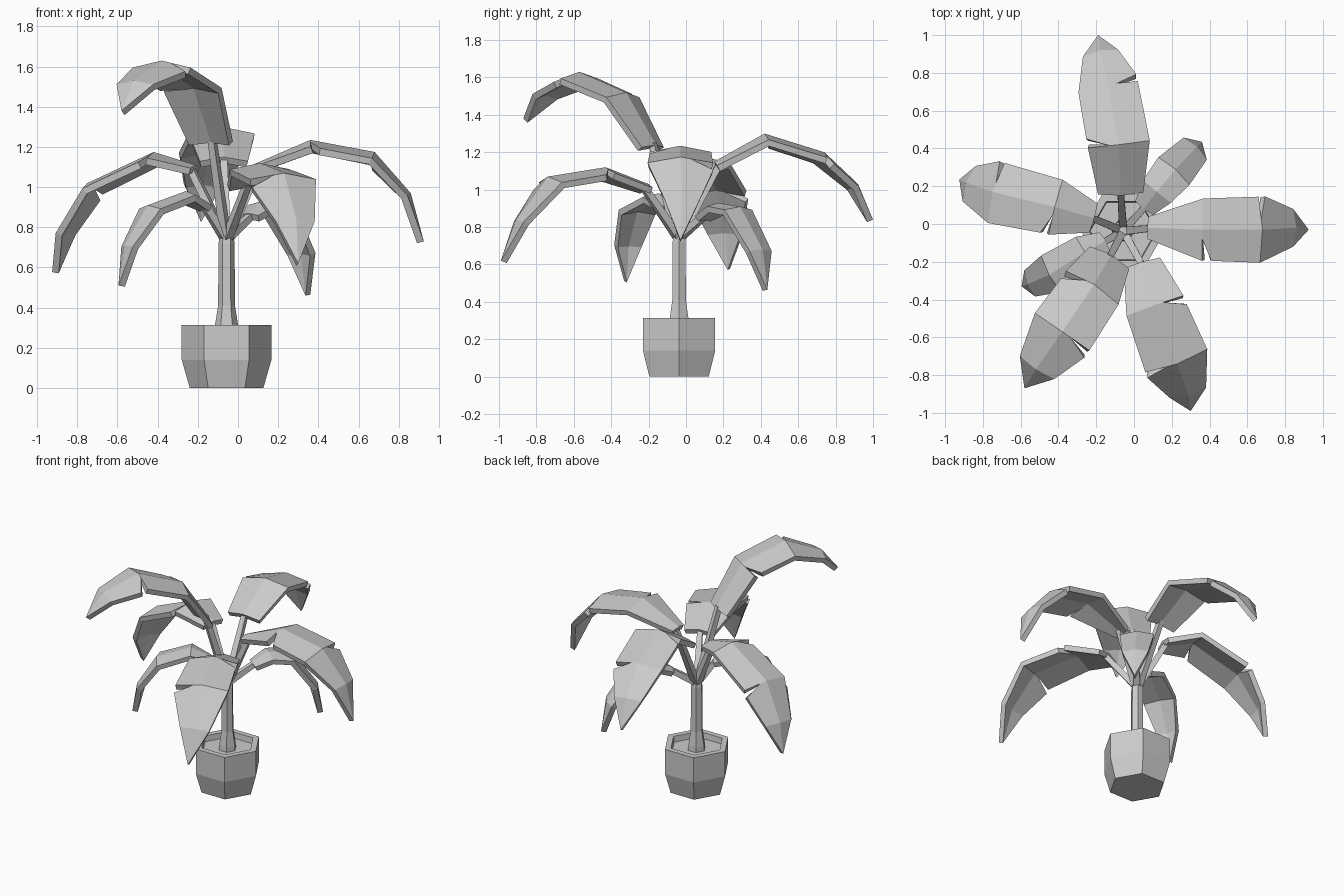
import bpy, bmesh, math
from mathutils import Vector

if "Cube" in bpy.data.objects:
    bpy.data.objects.remove(bpy.data.objects["Cube"])

CX, CY = -0.057, -0.037          # axis of pot and trunk


def make_object(name, bm):
    me = bpy.data.meshes.new(name)
    bm.to_mesh(me)
    bm.free()
    ob = bpy.data.objects.new(name, me)
    bpy.context.collection.objects.link(ob)
    return ob


def lathe(name, profile, sides=6):
    """Closed faceted solid from (radius, z) rings."""
    bm = bmesh.new()
    rings = []
    for r, z in profile:
        rings.append([bm.verts.new((CX + r * math.cos(2 * math.pi * k / sides),
                                    CY + r * math.sin(2 * math.pi * k / sides), z))
                      for k in range(sides)])
    for a, b in zip(rings, rings[1:]):
        for k in range(sides):
            n = (k + 1) % sides
            bm.faces.new((a[k], a[n], b[n], b[k]))
    bm.faces.new(rings[0][::-1])
    bm.faces.new(rings[-1])
    return make_object(name, bm)


def petiole(name, a, b, r0=0.03, r1=0.024, sides=4):
    """Thin tapered stalk from a to b."""
    bm = bmesh.new()
    d = (b - a).normalized()
    u = d.cross(Vector((0, 0, 1))).normalized()
    v = u.cross(d)
    rings = []
    for p, r in ((a, r0), (b, r1)):
        rings.append([bm.verts.new(p + r * (u * math.cos(t) + v * math.sin(t)))
                      for t in [math.pi / 4 + 2 * math.pi * k / sides for k in range(sides)]])
    for k in range(sides):
        n = (k + 1) % sides
        bm.faces.new((rings[0][k], rings[0][n], rings[1][n], rings[1][k]))
    bm.faces.new(rings[0][::-1])
    bm.faces.new(rings[1])
    bmesh.ops.recalc_face_normals(bm, faces=bm.faces)
    return make_object(name, bm)


def leaf(name, stations, left_notch=None, right_notch=None):
    """Arched blade; stations are (x, y, z, width), the last one is the tip."""
    bm = bmesh.new()
    P = [Vector(s[:3]) for s in stations]
    W = [s[3] for s in stations]
    last = len(P) - 1
    spine = [bm.verts.new(p) for p in P]
    for sgn, notch in ((1, left_notch), (-1, right_notch)):
        before, after, mid = [], [], {}
        for i in range(last):
            t = P[i + 1] - P[max(i - 1, 0)]
            side = Vector((-t.y, t.x, 0)).normalized() * sgn
            up = t.cross(side).normalized() * sgn
            e = P[i] + side * W[i] / 2 - up * W[i] * 0.1
            v = bm.verts.new(e)
            before.append(v)
            if i == notch:
                step = (P[i + 1] - P[i]).normalized()
                after.append(bm.verts.new(e + step * 0.05))
                mid[i] = bm.verts.new(P[i].lerp(e, 0.3))
            else:
                after.append(v)
        for i in range(last):
            loop = [spine[i], spine[i + 1]]
            if i + 1 < last:
                loop += [mid[i + 1]] if i + 1 in mid else []
                loop.append(before[i + 1])
            loop.append(after[i])
            loop += [mid[i]] if i in mid else []
            bm.faces.new(loop[::-1] if sgn < 0 else loop)
    ob = make_object(name, bm)
    mod = ob.modifiers.new("thickness", 'SOLIDIFY')
    mod.thickness = 0.035
    mod.offset = -1
    return ob


# Hexagonal pot with rim and sunken soil
lathe("pot", [(0.183, 0), (0.223, 0.14), (0.223, 0.315), (0.18, 0.315), (0.175, 0.275)])

# Trunk with flared foot
lathe("trunk", [(0.06, 0.27), (0.058, 0.31), (0.042, 0.41), (0.04, 0.72), (0.025, 0.82)])

# Leaves: stations, left notch index, right notch index
LEAVES = {
    "back_leaf": ([(-.07, .15, 1.15, .24), (-.08, .42, 1.30, .33), (-.14, .74, 1.20, .32),
                   (-.18, .92, 1.03, .19), (-.19, 1.0, .84, 0)], 1, 2),
    "back_right_leaf": ([(.05, .08, .87, .12), (.12, .17, .93, .19), (.22, .29, .91, .22),
                         (.335, .41, .68, .17), (.36, .435, .465, 0)], None, None),
    "right_leaf": ([(.07, -.02, 1.11, .12), (.36, -.03, 1.235, .33), (.68, -.03, 1.175, .35),
                    (.86, -.02, .97, .2), (.925, -.03, .73, 0)], 2, 1),
    "front_right_leaf": ([(.04, -.2, 1.03, .2), (.11, -.43, 1.12, .32), (.23, -.74, 1.07, .35),
                          (.29, -.91, .84, .2), (.3, -.99, .62, 0)], 1, 2),
    "front_left_leaf": ([(-.12, -.16, 1.24, .24), (-.21, -.32, 1.52, .33), (-.38, -.57, 1.63, .35),
                         (-.52, -.77, 1.53, .22), (-.58, -.87, 1.38, 0)], 2, 1),
    "left_low_leaf": ([(-.15, -.09, .92, .11), (-.26, -.15, .98, .19), (-.45, -.27, .91, .22),
                       (-.565, -.32, .71, .15), (-.595, -.33, .51, 0)], None, None),
    "left_leaf": ([(-.21, .03, 1.11, .16), (-.42, .09, 1.175, .30), (-.75, .17, 1.02, .33),
                   (-.89, .22, .78, .2), (-.925, .235, .577, 0)], 1, 2),
}
for name, (st, ln, rn) in LEAVES.items():
    leaf(name, st, ln, rn)
    end = Vector(st[0][:3])
    end += (Vector(st[1][:3]) - end) * 0.12 - Vector((0, 0, 0.025))
    out = Vector((end.x - CX, end.y - CY, 0)).normalized()
    petiole(name + "_stalk", Vector((CX, CY, 0.75)) + out * 0.01, end)
